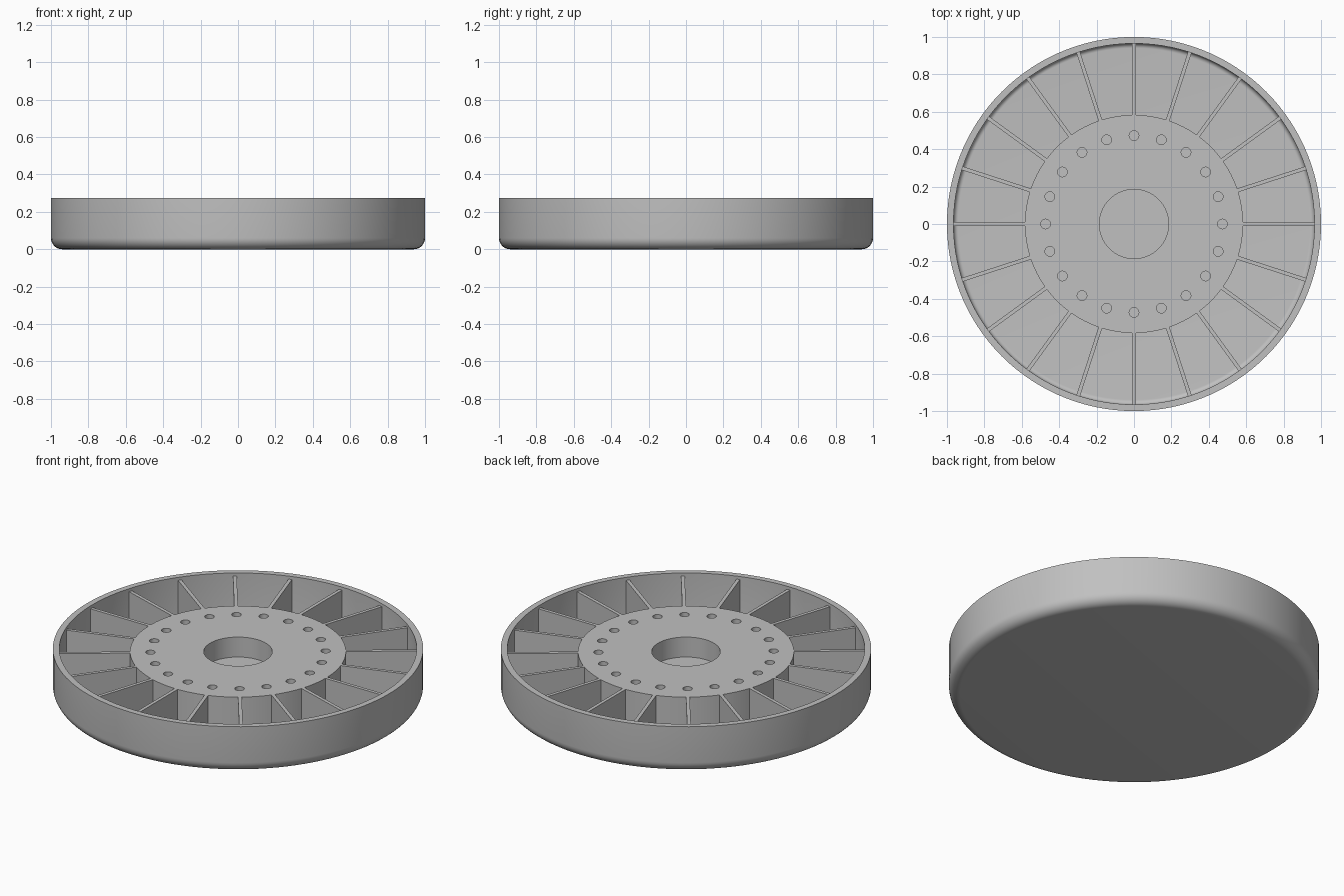
import bpy, bmesh
from math import sin, cos, pi, radians
from mathutils import Matrix, Vector

cube = bpy.data.objects.get("Cube")
if cube:
    bpy.data.objects.remove(cube, do_unlink=True)

COUNT = 20                  # ribs and pin holes
RIM_TOP, HUB_TOP = 0.275, 0.257
WALL = 0.035                # shell thickness
FILLET = 0.06
HUB_R, BORE_R, HOLE_R, HOLE_RING = 0.583, 0.185, 0.026, 0.473
BORE_FLOOR = 0.138

grey = bpy.data.materials.new("plain grey")
grey.use_nodes = True
colour = (0.53, 0.53, 0.53, 1)
grey.diffuse_color = colour
grey.node_tree.nodes["Principled BSDF"].inputs["Base Color"].default_value = colour


def make_object(name, bm):
    bmesh.ops.recalc_face_normals(bm, faces=bm.faces)
    mesh = bpy.data.meshes.new(name)
    bm.to_mesh(mesh)
    bm.free()
    mesh.materials.append(grey)
    obj = bpy.data.objects.new(name, mesh)
    bpy.context.collection.objects.link(obj)
    return obj


def smooth(obj):
    bpy.ops.object.select_all(action='DESELECT')
    obj.select_set(True)
    bpy.context.view_layer.objects.active = obj
    bpy.ops.object.shade_smooth_by_angle(angle=radians(30))


def add_cylinder(bm, radius, bottom, top, segments, x=0, y=0):
    place = Matrix.Translation((x, y, (bottom + top) / 2))
    bmesh.ops.create_cone(bm, cap_ends=True, segments=segments, radius1=radius,
                          radius2=radius, depth=top - bottom, matrix=place)


def fillet(radius, steps=8):
    # quarter circle from the floor up to the wall, sharing one centre
    angles = [pi / 2 * i / steps for i in range(steps + 1)]
    return [(1 - FILLET + radius * sin(a), FILLET - radius * cos(a)) for a in angles]


# Dish: round shell with a filleted bottom edge, inside and out
profile = [(0, 0)] + fillet(FILLET) + [(1, RIM_TOP), (1 - WALL, RIM_TOP)]
profile += fillet(FILLET - WALL)[::-1] + [(0, WALL)]
bm = bmesh.new()
verts = [bm.verts.new((r, 0, z)) for r, z in profile]
edges = [bm.edges.new(pair) for pair in zip(verts, verts[1:])]
bmesh.ops.spin(bm, geom=verts + edges, cent=(0, 0, 0), axis=(0, 0, 1),
               angle=2 * pi, steps=120)
bmesh.ops.remove_doubles(bm, verts=bm.verts, dist=0.0001)
smooth(make_object("dish", bm))

# Hub: thick disc, with a blind bore and a ring of pin holes cut into it
bm = bmesh.new()
add_cylinder(bm, HUB_R, WALL - 0.01, HUB_TOP, 120)
hub = make_object("hub", bm)

bm = bmesh.new()
add_cylinder(bm, BORE_R, BORE_FLOOR, RIM_TOP + 0.1, 64)
for i in range(COUNT):
    a = 2 * pi * i / COUNT
    add_cylinder(bm, HOLE_R, BORE_FLOOR, RIM_TOP + 0.1, 20,
                 HOLE_RING * cos(a), HOLE_RING * sin(a))
cutter = make_object("hole_cutter", bm)
cutter.hide_render = True

cut = hub.modifiers.new("holes", 'BOOLEAN')
cut.operation = 'DIFFERENCE'
cut.solver = 'EXACT'
cut.object = cutter
bpy.context.view_layer.objects.active = hub
bpy.ops.object.modifier_apply(modifier=cut.name)
bpy.data.objects.remove(cutter, do_unlink=True)
smooth(hub)

# Ribs: thin radial walls from the hub to the rim
start, end, bottom = HUB_R - 0.002, 1 - WALL / 2, WALL - 0.005
size = Vector((end - start, 0.02, HUB_TOP - bottom))
centre = Vector(((start + end) / 2, 0, (HUB_TOP + bottom) / 2))
bm = bmesh.new()
for i in range(COUNT):
    turn = Matrix.Rotation(2 * pi * i / COUNT, 4, 'Z')
    bmesh.ops.create_cube(bm, size=1, matrix=turn @ Matrix.Translation(centre)
                          @ Matrix.Diagonal(size).to_4x4())
# trim the outer lower corners so they stay inside the filleted shell
for v in bm.verts:
    if v.co.z < HUB_TOP / 2 and v.co.xy.length > 0.9:
        v.co.xy *= (1 - WALL) / v.co.xy.length
make_object("ribs", bm)
